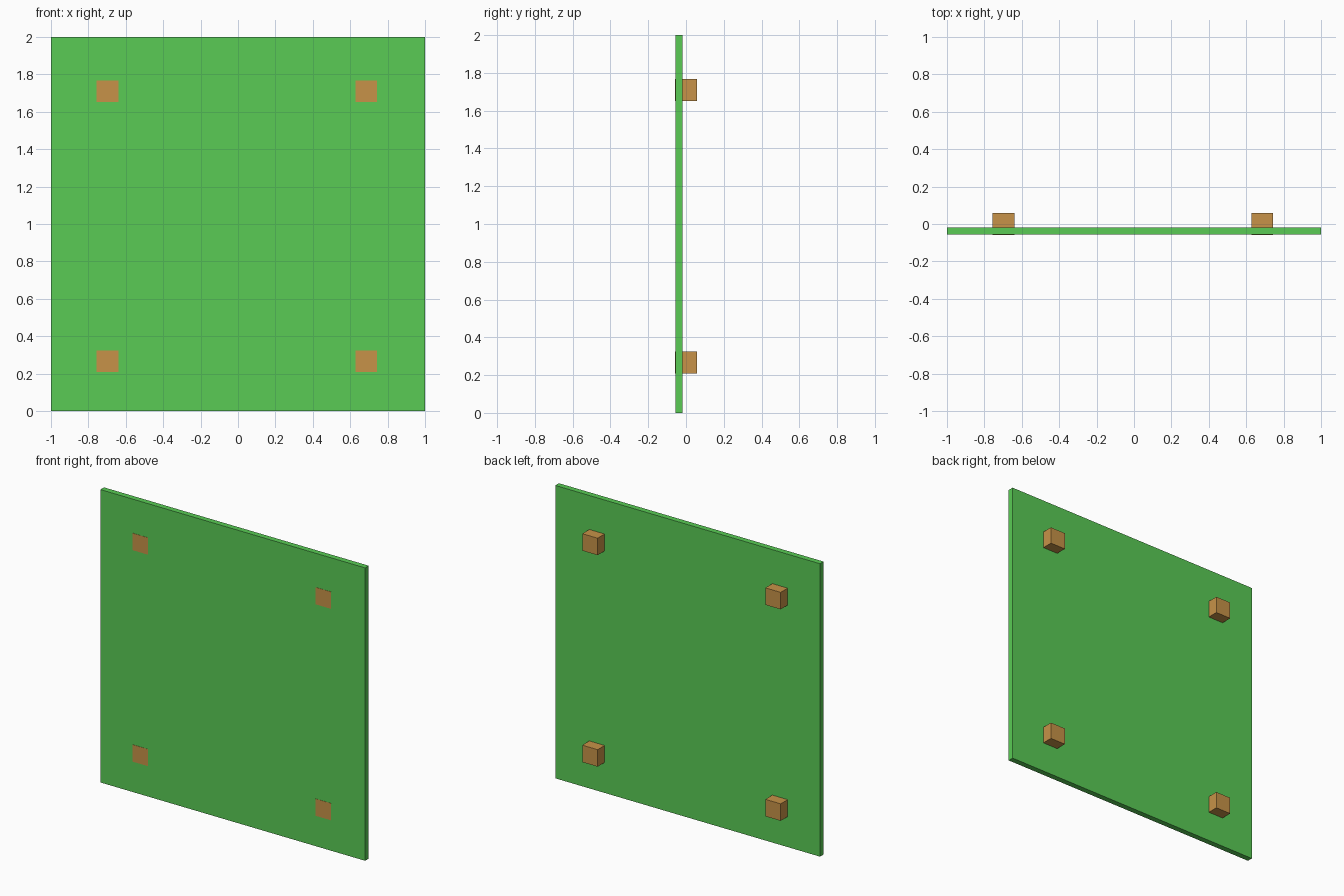
import bpy

if "Cube" in bpy.data.objects:
    bpy.data.objects.remove(bpy.data.objects["Cube"])


def material(name, color):
    m = bpy.data.materials.new(name)
    m.diffuse_color = color
    m.use_nodes = True
    m.node_tree.nodes["Principled BSDF"].inputs["Base Color"].default_value = m.diffuse_color
    return m


def box(name, center, size, mat):
    bpy.ops.mesh.primitive_cube_add(size=1, location=center)
    ob = bpy.context.object
    ob.name = name
    ob.scale = size
    bpy.ops.object.transform_apply(location=False, rotation=False, scale=True)
    ob.data.materials.append(mat)
    return ob


green = material("green_board", (0.10, 0.60, 0.09, 1))
wood = material("wood", (0.57, 0.29, 0.065, 1))

# Thin square board
box("board", (0, -0.037, 1), (2, 0.039, 2), green)

# Four cube pegs, passing through the board and barely proud of its front
PEG = 0.116
for side, x in (("left", -0.698), ("right", 0.685)):
    for level, z in (("lower", 0.266), ("upper", 1.71)):
        box(f"peg_{level}_{side}", (x, 0, z), (PEG, PEG, PEG), wood)
